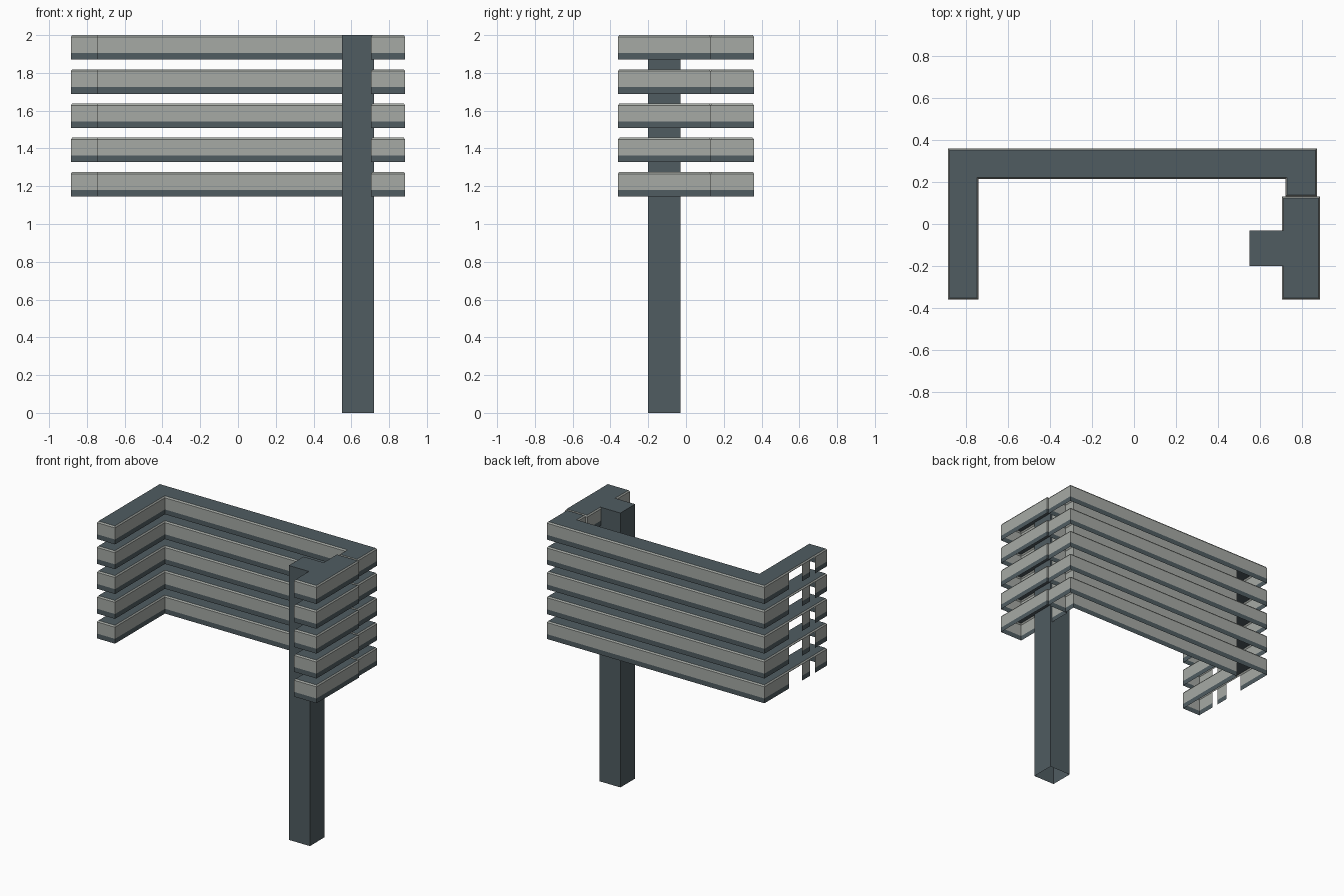
import bpy, bmesh
from mathutils import Vector

if "Cube" in bpy.data.objects:
    bpy.data.objects.remove(bpy.data.objects["Cube"])


def material(name, rgb):
    m = bpy.data.materials.new(name)
    m.diffuse_color = (*rgb, 1)
    m.use_nodes = True
    m.node_tree.nodes["Principled BSDF"].inputs["Base Color"].default_value = m.diffuse_color
    return m


DARK = material("slate grey", (0.080, 0.107, 0.120))
LIGHT = material("pale grey", (0.38, 0.40, 0.375))


def make_object(name, bm):
    mesh = bpy.data.meshes.new(name)
    bm.to_mesh(mesh)
    bm.free()
    mesh.materials.append(DARK)
    mesh.materials.append(LIGHT)
    ob = bpy.data.objects.new(name, mesh)
    bpy.context.collection.objects.link(ob)
    return ob


def inset(plan, d):
    """Move a counter-clockwise outline inwards by d."""
    out = []
    for i, p in enumerate(plan):
        a, b = Vector(plan[i - 1]), Vector(plan[(i + 1) % len(plan)])
        p = Vector(p)
        e, f = (p - a).normalized(), (b - p).normalized()
        n, m = Vector((-e.y, e.x)), Vector((-f.y, f.x))
        out.append(p + (n + m) * d / (1 + n.dot(m)))
    return out


def slat(name, plan, top, open_edges=()):
    """Hollow slat, open below: dark lip, pale band, small bevel, dark top."""
    bm = bmesh.new()
    levels = [(top - 0.13, 0), (top - 0.095, 0), (top - 0.01, 0), (top, 0.007)]
    rings = [[bm.verts.new((p[0], p[1], z)) for p in inset(plan, d)]
             for z, d in levels]
    n = len(plan)
    for k in range(3):
        for i in range(n):
            if k < 2 and i in open_edges:
                continue
            j = (i + 1) % n
            f = bm.faces.new((rings[k][i], rings[k][j],
                              rings[k + 1][j], rings[k + 1][i]))
            f.material_index = 1 if k else 0
    bm.faces.new(rings[3])
    make_object(name, bm)


# U-shaped slat outline; the left outer wall has two openings
U_PLAN = [(-.885, -.36), (-.74, -.36), (-.74, .215), (.72, .215),
          (.72, .13), (.87, .13), (.87, .36), (-.885, .36),
          (-.885, .08), (-.885, -.07), (-.885, -.165), (-.885, -.22)]
# wider sleeve on the right arm, beside the post
SLEEVE_PLAN = [(.705, -.36), (.885, -.36), (.885, .13), (.705, .13)]

for i in range(5):
    top = 2 - i * 0.181
    slat(f"wrap_slat_{i + 1}", U_PLAN, top, open_edges=(8, 10))
    slat(f"sleeve_slat_{i + 1}", SLEEVE_PLAN, top)

# square post, open at the foot
bm = bmesh.new()
bmesh.ops.create_cube(bm, size=1)
for v in bm.verts:
    v.co = (0.635 + v.co.x * 0.17, -0.115 + v.co.y * 0.17, 1 + v.co.z * 2)
bm.normal_update()
bmesh.ops.delete(bm, geom=[f for f in bm.faces if f.normal.z < -0.5],
                 context='FACES_ONLY')
make_object("post", bm)
